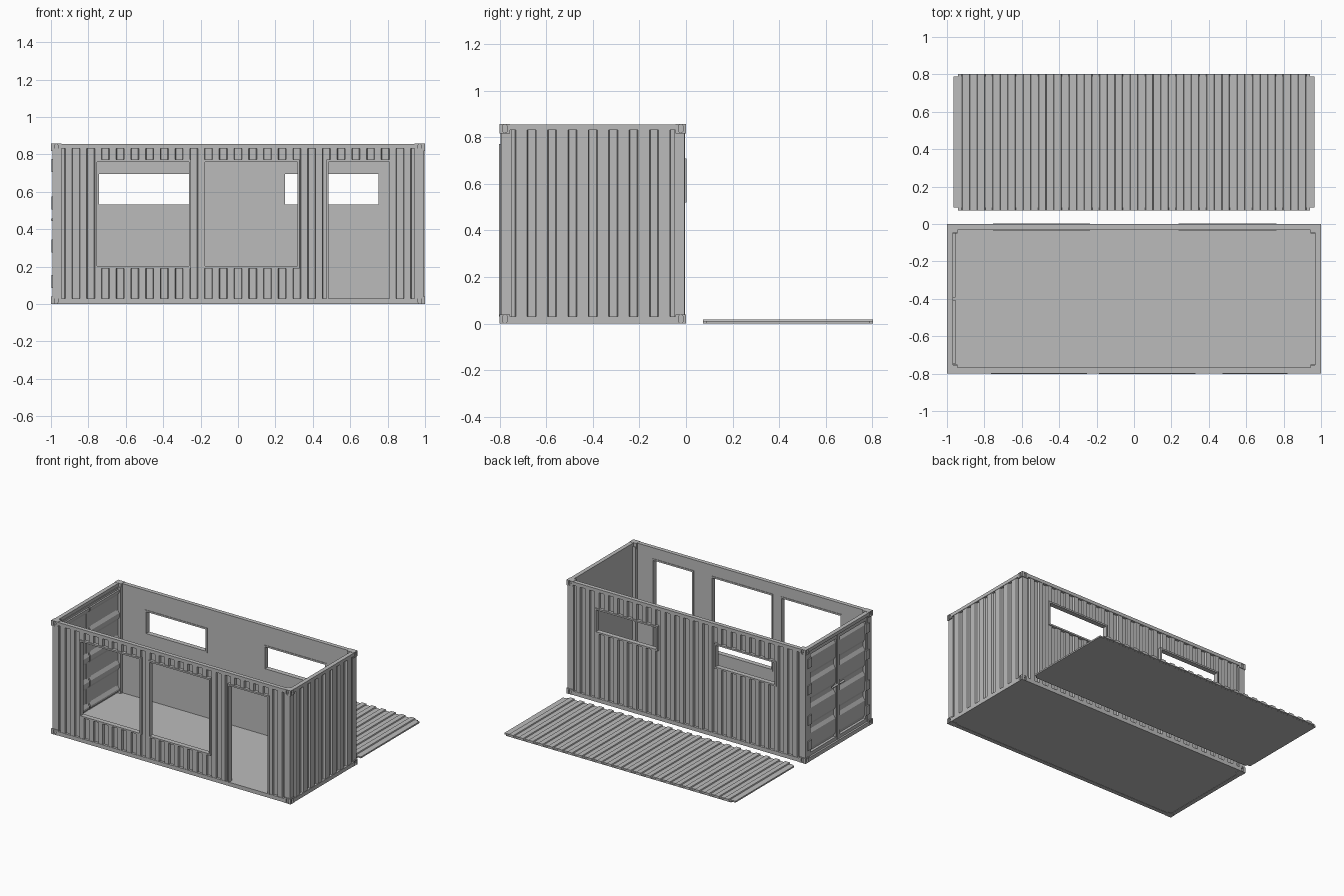
import bpy, bmesh, math
from mathutils import Matrix, Vector

if "Cube" in bpy.data.objects:
    bpy.data.objects.remove(bpy.data.objects["Cube"])

# Single painted-steel grey
steel = bpy.data.materials.new("steel_grey")
steel.use_nodes = True
GREY = (0.5, 0.5, 0.5, 1)
steel.diffuse_color = GREY
steel.node_tree.nodes["Principled BSDF"].inputs["Base Color"].default_value = GREY


def finish(name, bm):
    bmesh.ops.recalc_face_normals(bm, faces=bm.faces)
    mesh = bpy.data.meshes.new(name)
    bm.to_mesh(mesh)
    bm.free()
    mesh.materials.append(steel)
    obj = bpy.data.objects.new(name, mesh)
    bpy.context.collection.objects.link(obj)
    return obj


def add_box(bm, x0, x1, y0, y1, z0, z1):
    size = Matrix.Diagonal((x1 - x0, y1 - y0, z1 - z0, 1))
    centre = Matrix.Translation(((x0 + x1) / 2, (y0 + y1) / 2, (z0 + z1) / 2))
    bmesh.ops.create_cube(bm, size=1, matrix=centre @ size)


def boxes(name, *bounds):
    bm = bmesh.new()
    for b in bounds:
        add_box(bm, *b)
    return finish(name, bm)


def prism(name, profile, height, matrix):
    """Extrude a closed xy profile upward, then place it."""
    bm = bmesh.new()
    face = bm.faces.new([bm.verts.new((x, y, 0)) for x, y in profile])
    new = bmesh.ops.extrude_face_region(bm, geom=[face])["geom"]
    bmesh.ops.translate(bm, vec=(0, 0, height),
                        verts=[v for v in new if isinstance(v, bmesh.types.BMVert)])
    bm.transform(matrix)
    return finish(name, bm)


def ribs(length, count, low, high, slope, ridge=0.5):
    """Trapezoid rib line along x, standing out toward -y."""
    pitch = length / count
    flat = pitch * (1 - ridge) / 2
    pts = [(-length / 2, -low)]
    for i in range(count):
        a = -length / 2 + i * pitch + flat
        b = a + pitch * ridge
        pts += [(a - slope / 2, -low), (a + slope / 2, -high),
                (b - slope / 2, -high), (b + slope / 2, -low)]
    return pts + [(length / 2, -low)]


def flat_backed(line):
    return line + [(line[-1][0], 0), (line[0][0], 0)]


def cut(obj, cutter):
    mod = obj.modifiers.new("cut", 'BOOLEAN')
    mod.operation = 'DIFFERENCE'
    mod.solver = 'EXACT'
    mod.object = cutter
    dg = bpy.context.evaluated_depsgraph_get()
    mesh = bpy.data.meshes.new_from_object(obj.evaluated_get(dg))
    obj.modifiers.clear()
    obj.data = mesh
    bpy.data.objects.remove(cutter)


def ring(name, x0, x1, z0, z1, y0, y1, w):
    """Rectangular frame around an opening facing y."""
    return boxes(name, (x0, x0 + w, y0, y1, z0, z1), (x1 - w, x1, y0, y1, z0, z1),
                 (x0 + w, x1 - w, y0, y1, z1 - w, z1), (x0 + w, x1 - w, y0, y1, z0, z0 + w))


BOTTOM, TOP, H = 0.03, 0.83, 0.857
MID = -0.4

# Floor slab
boxes("floor", (-0.99, 0.99, -0.79, -0.01, 0.003, BOTTOM))

# Top and bottom rails
for label, z0, z1 in (("bottom", 0.001, BOTTOM), ("top", TOP, H - 0.002)):
    boxes(label + "_rails",
          (-0.95, 0.95, -0.799, -0.768, z0, z1), (-0.95, 0.95, -0.032, -0.001, z0, z1),
          (-0.999, -0.968, -0.76, -0.04, z0, z1), (0.968, 0.999, -0.76, -0.04, z0, z1))


# Corner castings with slotted holes on their three outer sides
def slot_profile(half, r, steps=6):
    pts = []
    for side in (1, -1):
        for i in range(steps + 1):
            a = math.pi * i / steps + (0 if side > 0 else math.pi)
            pts.append((r * math.cos(a), side * half + r * math.sin(a)))
    return pts


casting = boxes("corner_casting", (0.944, 1, -0.045, 0, H - 0.04, H))
slot = slot_profile(0.008, 0.01)
zc = H - 0.02
holes = (Matrix.Translation((0.972, -0.0225, H - 0.01)) @ Matrix.Rotation(math.pi / 2, 4, 'Z'),
         Matrix.Translation((0.972, 0.01, zc)) @ Matrix.Rotation(math.pi / 2, 4, 'X'),
         Matrix.Translation((0.99, -0.0225, zc)) @ Matrix.Rotation(math.pi / 2, 4, 'Z')
         @ Matrix.Rotation(math.pi / 2, 4, 'X'))
for m in holes:
    cut(casting, prism("slot_cutter", slot, 0.02, m))
base = casting.data.copy()
bpy.data.objects.remove(casting)
for sx in (1, -1):
    for sy in (1, -1):
        for sz in (1, -1):
            bm = bmesh.new()
            bm.from_mesh(base)
            centre = Vector((0, MID, H / 2))
            bm.transform(Matrix.Translation(centre) @ Matrix.Diagonal((sx, sy, sz, 1))
                         @ Matrix.Translation(-centre))
            finish("corner_casting", bm)

# Corner posts
for x0, x1 in ((-0.992, -0.945), (0.945, 0.992)):
    for y0, y1 in ((-0.794, -0.75), (-0.05, -0.006)):
        boxes("corner_post", (x0, x1, y0, y1, BOTTOM, TOP))

# Corrugated walls, flat on the inside
wall_h = TOP - BOTTOM
long_line = flat_backed(ribs(1.89, 24, 0.011, 0.026, 0.004))
short_line = flat_backed(ribs(0.70, 8, 0.011, 0.026, 0.004, 0.6))
front_wall = prism("front_wall", long_line, wall_h, Matrix.Translation((0, -0.77, BOTTOM)))
back_wall = prism("back_wall", long_line, wall_h,
                  Matrix.Translation((0, -0.03, BOTTOM)) @ Matrix.Rotation(math.pi, 4, 'Z'))
prism("end_wall", short_line, wall_h,
      Matrix.Translation((0.97, MID, BOTTOM)) @ Matrix.Rotation(math.pi / 2, 4, 'Z'))

# Openings and their frames
openings = (("window_frame", front_wall, -0.765, -0.25, 0.19, 0.772),
            ("window_frame", front_wall, -0.188, 0.33, 0.19, 0.772),
            ("doorway_frame", front_wall, 0.473, 0.822, 0.02, 0.772),
            ("rear_window_frame", back_wall, -0.755, -0.235, 0.52, 0.708),
            ("rear_window_frame", back_wall, 0.238, 0.762, 0.52, 0.708))
for name, wall, x0, x1, z0, z1 in openings:
    y0, y1 = (-0.803, -0.766) if wall is front_wall else (-0.034, 0.003)
    cut(wall, boxes("opening_cutter", (x0 + 0.004, x1 - 0.004, y0 - 0.05, y1 + 0.05,
                                       z0 + 0.004, z1 - 0.004)))
    if name == "doorway_frame":
        boxes(name, (x0, x0 + 0.012, y0, y1, BOTTOM, z1), (x1 - 0.012, x1, y0, y1, BOTTOM, z1),
              (x0 + 0.012, x1 - 0.012, y0, y1, z1 - 0.012, z1))
    else:
        ring(name, x0, x1, z0, z1, y0, y1, 0.012)

# Cargo doors: ribbed sheets in frames, with hinges and handles
line = ribs(0.76, 4, 0.0, 0.015, 0.025, 0.7)
sheet = line + [(x, y + 0.015) for x, y in reversed(line)]
swap = Matrix(((0, 1, 0, 0), (0, 0, 1, 0), (1, 0, 0, 0), (0, 0, 0, 1)))
for side in (-1, 1):
    y0, y1 = sorted((MID + side * 0.006, MID + side * 0.348))
    prism("cargo_door_sheet", sheet, y1 - y0, Matrix.Translation((-0.97, y0, 0.43)) @ swap)
    boxes("cargo_door_frame",
          (-0.99, -0.968, y0, y0 + 0.02, 0.034, 0.826), (-0.99, -0.968, y1 - 0.02, y1, 0.034, 0.826),
          (-0.99, -0.968, y0 + 0.02, y1 - 0.02, 0.034, 0.06),
          (-0.99, -0.968, y0 + 0.02, y1 - 0.02, 0.8, 0.826))
    edge = MID + side * 0.345
    for z in (0.12, 0.31, 0.54, 0.74):
        boxes("hinge", (-0.998, -0.985, edge - 0.022, edge + 0.022, z - 0.035, z + 0.035))
    bm = bmesh.new()
    spin = Matrix.Translation((-0.992, MID + side * 0.04, 0.45)) @ Matrix.Rotation(math.pi / 2, 4, 'X')
    bmesh.ops.create_cone(bm, cap_ends=True, segments=12, radius1=0.008, radius2=0.008,
                          depth=0.06, matrix=spin)
    finish("door_handle", bm)
boxes("door_seal", (-0.993, -0.97, MID - 0.01, MID + 0.01, 0.034, 0.826))

# Detached roof lying on the ground behind
boxes("roof_base", (-0.965, 0.965, 0.088, 0.788, 0.0, 0.011))
prism("roof_sheet", flat_backed(ribs(1.88, 23, 0.008, 0.018, 0.004)), 0.73,
      Matrix.Translation((0, 0.073, 0.0005)) @ Matrix.Rotation(-math.pi / 2, 4, 'X'))
